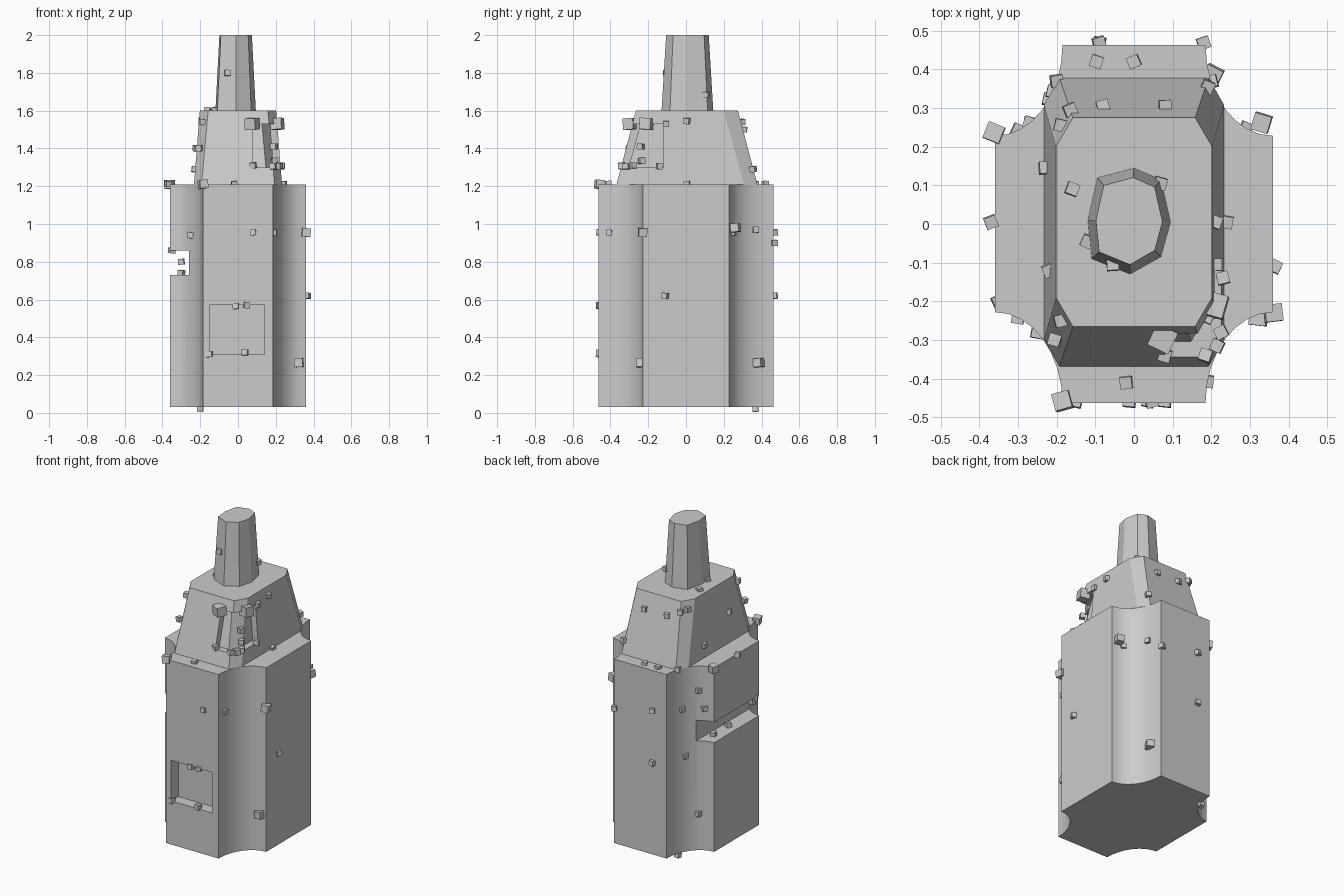
import bpy, bmesh, math, random
from mathutils import Matrix, Euler, Vector

if "Cube" in bpy.data.objects:
    bpy.data.objects.remove(bpy.data.objects["Cube"])

random.seed(4)


def loft(name, rings):
    """Closed solid through rings given as (list of xy, z)."""
    bm = bmesh.new()
    loops = [[bm.verts.new((x, y, z)) for x, y in pts] for pts, z in rings]
    n = len(loops[0])
    for a, b in zip(loops, loops[1:]):
        for i in range(n):
            j = (i + 1) % n
            bm.faces.new((a[i], a[j], b[j], b[i]))
    bm.faces.new(loops[0][::-1])
    bm.faces.new(loops[-1])
    bmesh.ops.recalc_face_normals(bm, faces=bm.faces)
    me = bpy.data.meshes.new(name)
    bm.to_mesh(me)
    bm.free()
    ob = bpy.data.objects.new(name, me)
    bpy.context.collection.objects.link(ob)
    return ob


def cut(ob, x, y, z):
    """Subtract an axis-aligned box given as three (min, max) ranges."""
    rect = [(x[0], y[0]), (x[1], y[0]), (x[1], y[1]), (x[0], y[1])]
    cutter = loft("cutter", [(rect, z[0]), (rect, z[1])])
    cutter.hide_render = True
    mod = ob.modifiers.new("recess", "BOOLEAN")
    mod.operation, mod.solver, mod.object = "DIFFERENCE", "EXACT", cutter
    bpy.context.view_layer.objects.active = ob
    bpy.ops.object.modifier_apply(modifier=mod.name)
    bpy.data.objects.remove(cutter)


def octagon(w, d, cx, cy, oy=0.005):
    """Rectangle with chamfered corners."""
    q = [(w, d - cy), (w - cx, d)]
    q += [(-x, y) for x, y in q[::-1]]
    q += [(-x, -y) for x, y in q]
    return [(x, y + oy) for x, y in q]


# Main body: block with concave fluted corners
CX, CY, RX, RY = 0.36, 0.463, 0.175, 0.235
profile = []
for k, (sx, sy) in enumerate([(1, 1), (-1, 1), (-1, -1), (1, -1)]):
    arc = []
    for i in range(9):
        t = math.pi / 2 * i / 8
        arc.append((sx * (CX - RX * math.sin(t)), sy * (CY - RY * math.cos(t))))
    profile += arc if k % 2 == 0 else arc[::-1]
body = loft("main_body", [(profile, 0.03), (profile, 1.21)])
cut(body, (-0.15, 0.14), (-0.6, -0.39), (0.31, 0.57))    # front hatch recess
cut(body, (-0.5, -0.26), (-0.6, 0.6), (0.73, 0.86))      # left side slot
bpy.ops.object.select_all(action="DESELECT")
body.select_set(True)
bpy.context.view_layer.objects.active = body
bpy.ops.object.shade_smooth_by_angle(angle=math.radians(35))

# Tapered shoulder with a corner window, and the core seen inside the window
shoulder = loft("shoulder", [(octagon(0.233, 0.373, 0.04, 0.07), 1.21),
                             (octagon(0.202, 0.27, 0.044, 0.075), 1.60)])
cut(shoulder, (0.08, 0.5), (-0.6, -0.12), (1.30, 1.53))
loft("window_core", [(octagon(0.195, 0.33, 0.04, 0.07), 1.22),
                     (octagon(0.165, 0.23, 0.044, 0.075), 1.59)])

# Chimney: irregular eight-sided taper
low = [(0, .145), (-.095, .12), (-.12, .01), (-.11, -.09),
       (-.01, -.13), (.07, -.085), (.095, .005), (.07, .115)]
high = [(-.012 + (x + .012) * 0.8, .008 + (y - .008) * 0.82) for x, y in low]
loft("chimney", [(low, 1.59), (high, 2.0)])


# Studs: small tilted cubes scattered over the surfaces
def studs(name, points, size=0.031, tilt=0.12):
    bm = bmesh.new()
    for p in points:
        rot = Euler((random.uniform(-tilt, tilt), random.uniform(-tilt, tilt),
                     random.uniform(-4 * tilt, 4 * tilt)))
        m = Matrix.Translation(Vector(p)) @ rot.to_matrix().to_4x4()
        bmesh.ops.create_cube(bm, size=size, matrix=m)
    me = bpy.data.meshes.new(name)
    bm.to_mesh(me)
    bm.free()
    bpy.context.collection.objects.link(bpy.data.objects.new(name, me))


def flute(x, sx, sy, z):
    """Point on a fluted corner at distance x from the centre plane."""
    return (sx * x, sy * (CY - RY * math.sqrt(max(0, 1 - ((CX - x) / RX) ** 2))), z)


studs("front_studs", [(x, -0.458, z) for x, z in
      [(.08, .955), (-.012, .565), (.045, .57), (.037, .32), (-.15, .31)]])
studs("back_studs", [(x, 0.468, z) for x, z in
      [(-.09, .955), (-.09, .62), (.18, .9)]])
studs("ledge_studs", [(x, y, 1.212) for x, y in
      [(-.02, -.41), (-.097, .42), (0, .42), (.24, .005), (-.37, .005)]])
studs("flute_studs", [flute(*a) for a in
      [(.19, 1, -1, .955), (.27, -1, 1, 1.055), (.30, -1, 1, .94), (.22, -1, 1, .645),
       (.27, -1, 1, .265), (.20, -1, 1, .022), (.21, -1, 1, .95), (.25, -1, -1, .94),
       (.29, 1, 1, .955), (.20, 1, 1, .97), (.30, -1, -1, .80)]])
studs("side_studs", [(.365, -.11, .62), (-.35, -.2, .86), (-.3, 0, .74), (-.3, .15, .74)])
studs("large_studs", [(.36, -.23, .955), (.33, .262, .98), (.322, -.24, .265),
      (.203, .385, .265), (-.185, -.458, 1.21), (-.362, .236, 1.21)], 0.045)
studs("window_studs", [(.08, -.34, 1.31), (.185, -.34, 1.305), (.215, -.315, 1.305),
      (.225, -.28, 1.31), (.23, -.14, 1.305), (.21, -.105, 1.53), (.19, -.24, 1.41),
      (.19, -.235, 1.335)])
studs("window_large_studs", [(.075, -.295, 1.53), (.208, -.21, 1.53)], 0.06)
studs("shoulder_studs", [(.21, .005, 1.545), (-.23, .145, 1.29), (-.22, -.12, 1.4),
      (-.19, -.25, 1.54), (-.205, -.3, 1.4), (-.165, .295, 1.54), (-.08, .305, 1.5),
      (.08, .305, 1.5), (-.19, .255, 1.55), (.19, .355, 1.29), (-.2, .37, 1.21),
      (-.16, .09, 1.602), (-.12, -.045, 1.602)])
studs("chimney_studs", [(-.055, -.105, 1.8), (.068, .105, 1.685)])
